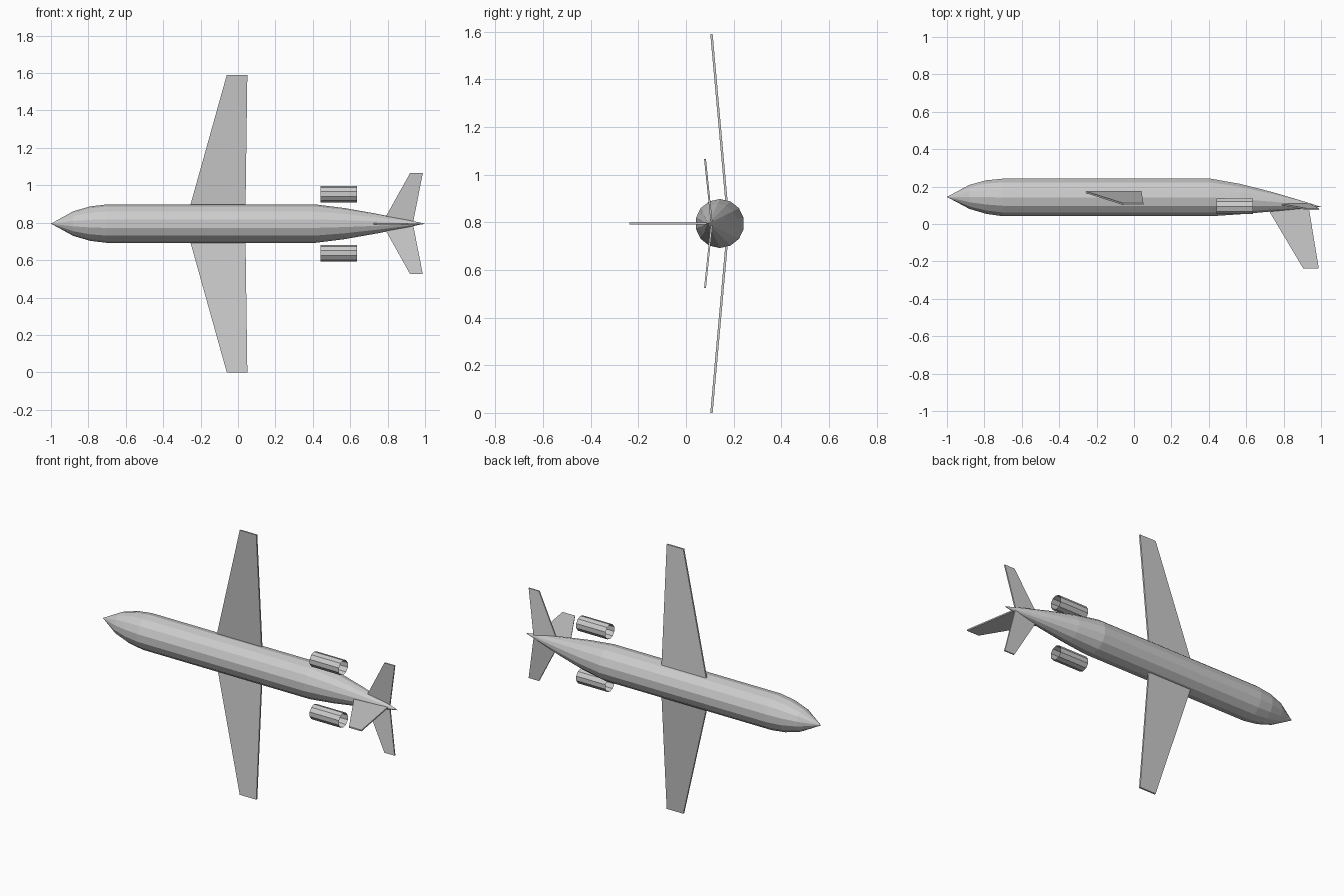
import bpy, bmesh
from math import sin, cos, tau
from mathutils import Vector

if "Cube" in bpy.data.objects:
    bpy.data.objects.remove(bpy.data.objects["Cube"])

AXIS_Z = 0.795  # height of the symmetry plane


def make_object(name, bm):
    bmesh.ops.recalc_face_normals(bm, faces=bm.faces)
    mesh = bpy.data.meshes.new(name)
    bm.to_mesh(mesh)
    bm.free()
    obj = bpy.data.objects.new(name, mesh)
    bpy.context.collection.objects.link(obj)
    return obj


def loft(name, stations, sides, z):
    """Skin round rings along x; each station is (x, centre y, radius)."""
    bm = bmesh.new()
    rings = []
    for x, y, r in stations:
        if r == 0:
            rings.append([bm.verts.new((x, y, z))] * sides)
        else:
            rings.append([bm.verts.new((x, y + r * sin(tau * i / sides),
                                        z + r * cos(tau * i / sides)))
                          for i in range(sides)])
    for a, b in zip(rings, rings[1:]):
        for i in range(sides):
            j = (i + 1) % sides
            bm.faces.new(dict.fromkeys((a[i], a[j], b[j], b[i])))
    return make_object(name, bm)


def slab(name, outline, offset):
    """Thin plate: an outline of four points thickened along offset."""
    bm = bmesh.new()
    off = Vector(offset)
    low = [bm.verts.new(Vector(p) - off) for p in outline]
    high = [bm.verts.new(Vector(p) + off) for p in outline]
    bm.faces.new(low)
    bm.faces.new(high)
    for i in range(4):
        j = (i + 1) % 4
        bm.faces.new((low[i], low[j], high[j], high[i]))
    return make_object(name, bm)


# Fuselage with pointed nose and upswept tail
loft("fuselage", [
    (-1.0, 0.145, 0), (-0.88, 0.145, 0.066), (-0.79, 0.144, 0.092),
    (-0.70, 0.142, 0.103), (0.41, 0.142, 0.103), (0.57, 0.133, 0.083),
    (0.74, 0.119, 0.053), (0.88, 0.105, 0.025), (1.0, 0.092, 0)], 14, AXIS_Z)

# Wings, tailplanes and open engine tubes on both sides
for side, s in (("upper", 1), ("lower", -1)):
    def at(x, y, span):
        return (x, y, AXIS_Z + s * span)

    slab(side + "_wing", [at(-0.26, 0.171, 0.08), at(0.04, 0.171, 0.08),
                          at(0.05, 0.107, 0.795), at(-0.06, 0.107, 0.795)],
         (0, 0.005, 0))
    slab(side + "_tailplane", [at(0.775, 0.107, 0.01), at(0.937, 0.107, 0.01),
                               at(0.988, 0.08, 0.27), at(0.92, 0.08, 0.27)],
         (0, 0.004, 0))
    loft(side + "_engine", [(0.44, 0.094, 0.044), (0.635, 0.094, 0.044)],
         10, AXIS_Z + s * 0.158)

# Tail fin
slab("tail_fin", [(0.71, 0.09, AXIS_Z), (0.934, 0.09, AXIS_Z),
                  (0.988, -0.238, AXIS_Z), (0.905, -0.238, AXIS_Z)],
     (0, 0, 0.004))
